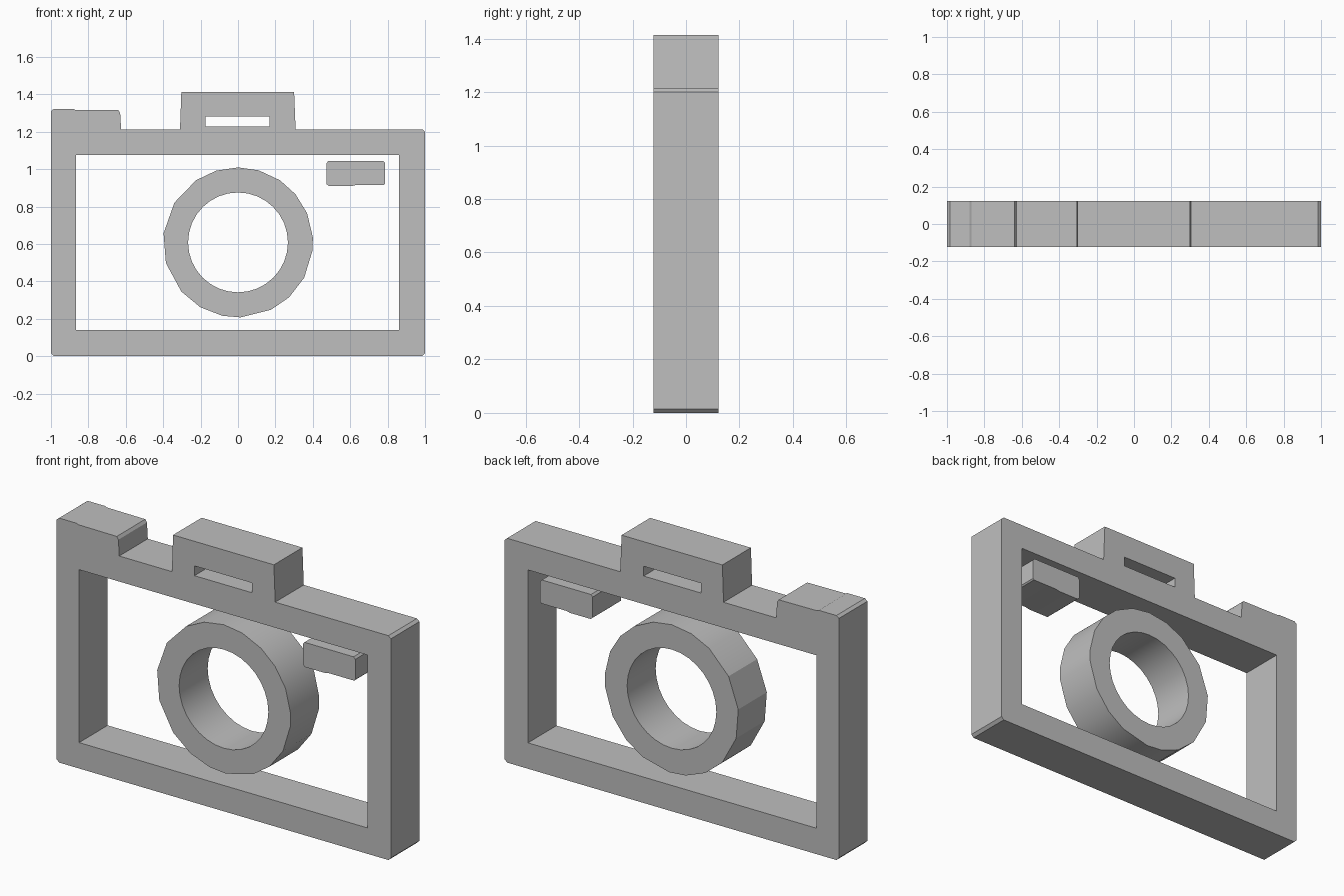
import bpy
import bmesh
from math import cos, sin, radians
from mathutils import Vector

HALF_DEPTH = 0.122

default_cube = bpy.data.objects.get("Cube")
if default_cube:
    bpy.data.objects.remove(default_cube, do_unlink=True)

# One plain grey for the whole model
grey = bpy.data.materials.new("light grey")
grey.use_nodes = True
colour = (0.52, 0.52, 0.52, 1)
grey.diffuse_color = colour
grey.node_tree.nodes["Principled BSDF"].inputs["Base Color"].default_value = colour


def rectangle(left, right, bottom, top):
    """Return the four corners of an upright rectangle as (x, z) points."""
    return [(left, bottom), (right, bottom), (right, top), (left, top)]


def round_loop(radius, angles, centre_z=0.608):
    """Return points on a circle at the given angles in degrees."""
    return [(radius * cos(radians(a)), centre_z + radius * sin(radians(a)))
            for a in angles]


def extruded_plate(name, outline, holes=()):
    """Fill an (x, z) outline, leaving its holes open, and extrude it along y."""
    bm = bmesh.new()
    edges = []
    for loop in [outline, *holes]:
        verts = [bm.verts.new((x, -HALF_DEPTH, z)) for x, z in loop]
        for start, end in zip(verts, verts[1:] + verts[:1]):
            edges.append(bm.edges.new((start, end)))
    bmesh.ops.triangle_fill(bm, edges=edges, use_beauty=True)
    extruded = bmesh.ops.extrude_face_region(bm, geom=bm.faces[:])["geom"]
    moved = [item for item in extruded if isinstance(item, bmesh.types.BMVert)]
    bmesh.ops.translate(bm, verts=moved, vec=Vector((0, 2 * HALF_DEPTH, 0)))
    bmesh.ops.recalc_face_normals(bm, faces=bm.faces[:])
    mesh = bpy.data.meshes.new(name)
    bm.to_mesh(mesh)
    bm.free()
    mesh.materials.append(grey)
    obj = bpy.data.objects.new(name, mesh)
    bpy.context.collection.objects.link(obj)
    return obj


# Body frame with shutter button, viewfinder hump and two openings
body_outline = [
    (-1, 0.015), (-0.985, 0), (0.985, 0), (1, 0.015),
    (1, 1.2), (0.985, 1.213),
    (0.308, 1.213), (0.3, 1.413), (-0.303, 1.413), (-0.31, 1.213),
    (-0.625, 1.213), (-0.63, 1.3), (-0.64, 1.315),
    (-0.87, 1.317), (-0.88, 1.322), (-0.985, 1.322), (-1, 1.31),
]
body_opening = rectangle(-0.865, 0.86, 0.14, 1.075)
viewfinder_slot = rectangle(-0.175, 0.168, 1.227, 1.28)
body = extruded_plate("body_frame", body_outline, [body_opening, viewfinder_slot])

# Lens ring with an uneven faceted rim and a round hole
rim_angles = [4, 23, 40, 56, 74, 90, 107, 124, 148, 173,
              196, 221, 240, 258, 272, 296, 313, 332, 354]
hole_angles = [i * 360 / 32 for i in range(32)]
lens = extruded_plate("lens_ring", round_loop(0.401, rim_angles),
                      [round_loop(0.267, hole_angles)])

# Flash block with clipped corners
flash_outline = [
    (0.473, 0.92), (0.485, 0.91), (0.61, 0.91), (0.63, 0.915), (0.78, 0.915),
    (0.787, 0.922), (0.787, 1.032), (0.777, 1.043), (0.483, 1.043), (0.473, 1.032),
]
flash = extruded_plate("flash_block", flash_outline)

# Smooth the curved walls and keep the hard edges
bpy.ops.object.select_all(action="DESELECT")
for part in (body, lens, flash):
    part.select_set(True)
bpy.context.view_layer.objects.active = body
bpy.ops.object.shade_smooth_by_angle(angle=radians(21))
